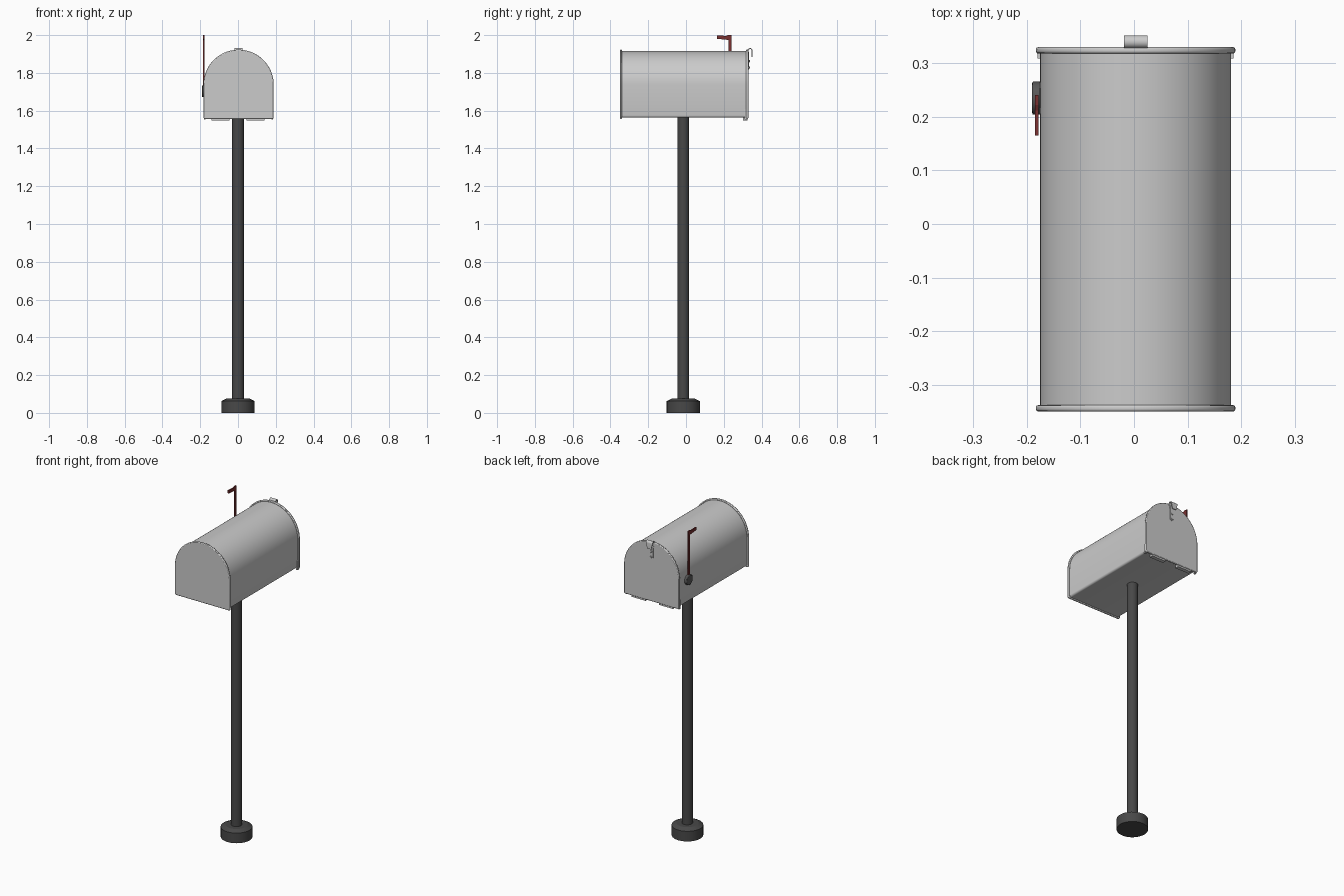
import bpy, bmesh, math
from mathutils import Matrix

if "Cube" in bpy.data.objects:
    bpy.data.objects.remove(bpy.data.objects["Cube"])

CX, POST_Y = 0.003, -0.014


def material(name, rgb):
    m = bpy.data.materials.new(name)
    m.diffuse_color = (*rgb, 1)
    m.use_nodes = True
    m.node_tree.nodes["Principled BSDF"].inputs["Base Color"].default_value = m.diffuse_color
    return m


STEEL = material("light grey metal", (0.60, 0.60, 0.60))
DARK = material("dark grey metal", (0.065, 0.065, 0.065))
PIVOT = material("mid grey metal", (0.10, 0.10, 0.10))
RED = material("dark red", (0.19, 0.03, 0.03))


def finish(name, bm, mat, bevel=0.0, segments=2, smooth=True):
    bmesh.ops.recalc_face_normals(bm, faces=bm.faces)
    me = bpy.data.meshes.new(name)
    bm.to_mesh(me)
    bm.free()
    ob = bpy.data.objects.new(name, me)
    bpy.context.collection.objects.link(ob)
    me.materials.append(mat)
    bpy.ops.object.select_all(action='DESELECT')
    ob.select_set(True)
    bpy.context.view_layer.objects.active = ob
    if bevel:
        mod = ob.modifiers.new("bevel", 'BEVEL')
        mod.width, mod.segments = bevel, segments
        mod.limit_method, mod.angle_limit = 'ANGLE', math.radians(40)
    if smooth:
        bpy.ops.object.shade_smooth_by_angle(angle=math.radians(35))
    return ob


def prism(name, pts, a, b, mat, axis='y', **kw):
    """Extrude a 2D outline from a to b: (x, z) along y, or (y, z) along x."""
    bm = bmesh.new()
    place = (lambda p, t: (p[0], t, p[1])) if axis == 'y' else (lambda p, t: (t, p[0], p[1]))
    lo = [bm.verts.new(place(p, a)) for p in pts]
    hi = [bm.verts.new(place(p, b)) for p in pts]
    bm.faces.new(lo)
    bm.faces.new(hi)
    n = len(pts)
    for i in range(n):
        j = (i + 1) % n
        bm.faces.new((lo[i], lo[j], hi[j], hi[i]))
    return finish(name, bm, mat, **kw)


def cylinder(name, r, depth, centre, mat, axis='z', sides=32, **kw):
    bm = bmesh.new()
    rot = {'z': Matrix(), 'x': Matrix.Rotation(math.pi / 2, 4, 'Y'),
           'y': Matrix.Rotation(math.pi / 2, 4, 'X')}[axis]
    bmesh.ops.create_cone(bm, cap_ends=True, segments=sides, radius1=r, radius2=r,
                          depth=depth, matrix=Matrix.Translation(centre) @ rot)
    return finish(name, bm, mat, **kw)


def box(name, x, y, z, mat, **kw):
    return prism(name, [(x[0], z[0]), (x[1], z[0]), (x[1], z[1]), (x[0], z[1])],
                 y[0], y[1], mat, **kw)


def arc(cx, cz, r, a0, a1, n):
    return [(cx + r * math.cos(math.radians(a0 + (a1 - a0) * i / n)),
             cz + r * math.sin(math.radians(a0 + (a1 - a0) * i / n))) for i in range(n + 1)]


def arch(half, bottom, spring, corner):
    """Half-round top over a square base with softened lower corners."""
    return (arc(CX, spring, half, 0, 180, 40)
            + arc(CX - half + corner, bottom + corner, corner, 180, 270, 4)
            + arc(CX + half - corner, bottom + corner, corner, 270, 360, 4))


# post and foot
cylinder("post", 0.031, 1.55, (0, POST_Y, 0.79), DARK)
cylinder("post_base", 0.088, 0.075, (0, POST_Y, 0.0375), DARK)
foot = bpy.data.objects["post_base"]
for v in foot.data.vertices:      # sloped shoulder is added by the inset below
    if v.co.z > 0.05:
        v.co.z = 0.062
bm = bmesh.new()
bm.from_mesh(foot.data)
top = [f for f in bm.faces if f.normal.z > 0.9]
bmesh.ops.inset_region(bm, faces=top, thickness=0.026, depth=0.013)
bm.to_mesh(foot.data)
bm.free()

# mailbox shell with its two end plates
prism("mailbox_body", arch(0.178, 1.563, 1.737, 0.012), -0.342, 0.322, STEEL)
prism("back_plate", arch(0.186, 1.557, 1.737, 0.008), -0.350, -0.338, STEEL, bevel=0.004)
prism("door", arch(0.186, 1.557, 1.737, 0.008), 0.318, 0.330, STEEL, bevel=0.004)

# hinge plates under the door and tabs at its lower sides
for s, side in ((-1, "left"), (1, "right")):
    xs = sorted((s * 0.045, s * 0.14))
    box(side + "_hinge", xs, (0.303, 0.326), (1.547, 1.565), STEEL)
    xs = sorted((CX + s * 0.174, CX + s * 0.183))
    box(side + "_door_tab", xs, (0.309, 0.322), (1.553, 1.61), STEEL)

# latch strip with rounded end and two rivets
prism("latch_strip", arc(CX, 1.832, 0.014, 180, 360, 10) + [(CX + 0.014, 1.91), (CX - 0.014, 1.91)],
      0.328, 0.333, STEEL)
for i, z in enumerate((1.862, 1.829)):
    cylinder("latch_rivet_%d" % (i + 1), 0.006, 0.010, (CX, 0.333, z), STEEL,
             axis='y', sides=16, bevel=0.002)

# pull handle: bent ribbon that narrows towards its free end
outer = [(0.328, 1.885)] + arc(0.340, 1.919, 0.012, 180, 0, 10) + [(0.352, 1.885)]
inner = [(0.348, 1.885)] + arc(0.340, 1.919, 0.008, 0, 180, 10) + [(0.332, 1.885)]
handle = prism("door_handle", outer + inner, CX - 0.022, CX + 0.022, STEEL, axis='x')
for v in handle.data.vertices:
    if v.co.z < 1.89:
        v.co.x = CX + (v.co.x - CX) * 0.6

# signal flag on its pivot
cylinder("flag_pivot", 0.031, 0.016, (-0.182, 0.235, 1.703), PIVOT, axis='x', bevel=0.003)
prism("signal_flag", [(0.226, 1.70), (0.241, 1.70), (0.241, 2.0), (0.222, 2.0), (0.212, 1.996),
                      (0.165, 1.998), (0.165, 1.980), (0.212, 1.976), (0.226, 1.973)],
      -0.185, -0.178, RED, axis='x', smooth=False)
